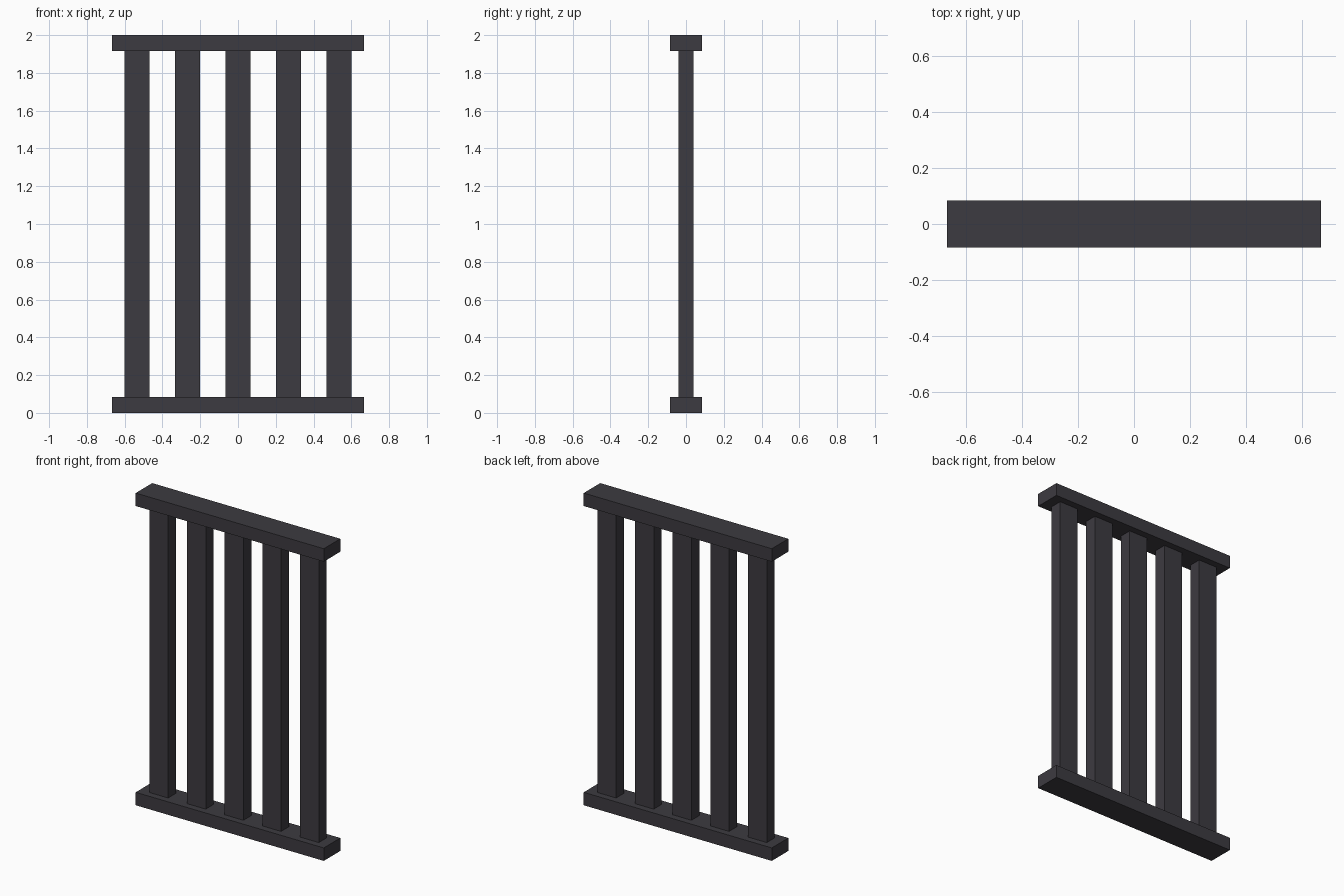
import bpy

if "Cube" in bpy.data.objects:
    bpy.data.objects.remove(bpy.data.objects["Cube"])

iron = bpy.data.materials.new("dark_iron")
iron.diffuse_color = (0.046, 0.043, 0.052, 1.0)
iron.use_nodes = True
iron.node_tree.nodes["Principled BSDF"].inputs["Base Color"].default_value = iron.diffuse_color

RAIL_LENGTH, RAIL_DEPTH, RAIL_HEIGHT = 1.333, 0.167, 0.083
BAR_WIDTH, BAR_DEPTH, BAR_SPACING = 0.133, 0.08, 0.267
HEIGHT = 2.0


def box(name, center, size):
    bpy.ops.mesh.primitive_cube_add(size=1, location=center)
    obj = bpy.context.object
    obj.name = name
    obj.scale = size
    bpy.ops.object.transform_apply(location=False, rotation=False, scale=True)
    obj.data.materials.append(iron)
    return obj


# Bottom and top rails
rail_size = (RAIL_LENGTH, RAIL_DEPTH, RAIL_HEIGHT)
box("bottom_rail", (0, 0, RAIL_HEIGHT / 2), rail_size)
box("top_rail", (0, 0, HEIGHT - RAIL_HEIGHT / 2), rail_size)

# Five upright bars between the rails
for i in range(5):
    box(f"bar_{i + 1}", ((i - 2) * BAR_SPACING, 0, HEIGHT / 2),
        (BAR_WIDTH, BAR_DEPTH, HEIGHT - 2 * RAIL_HEIGHT))
